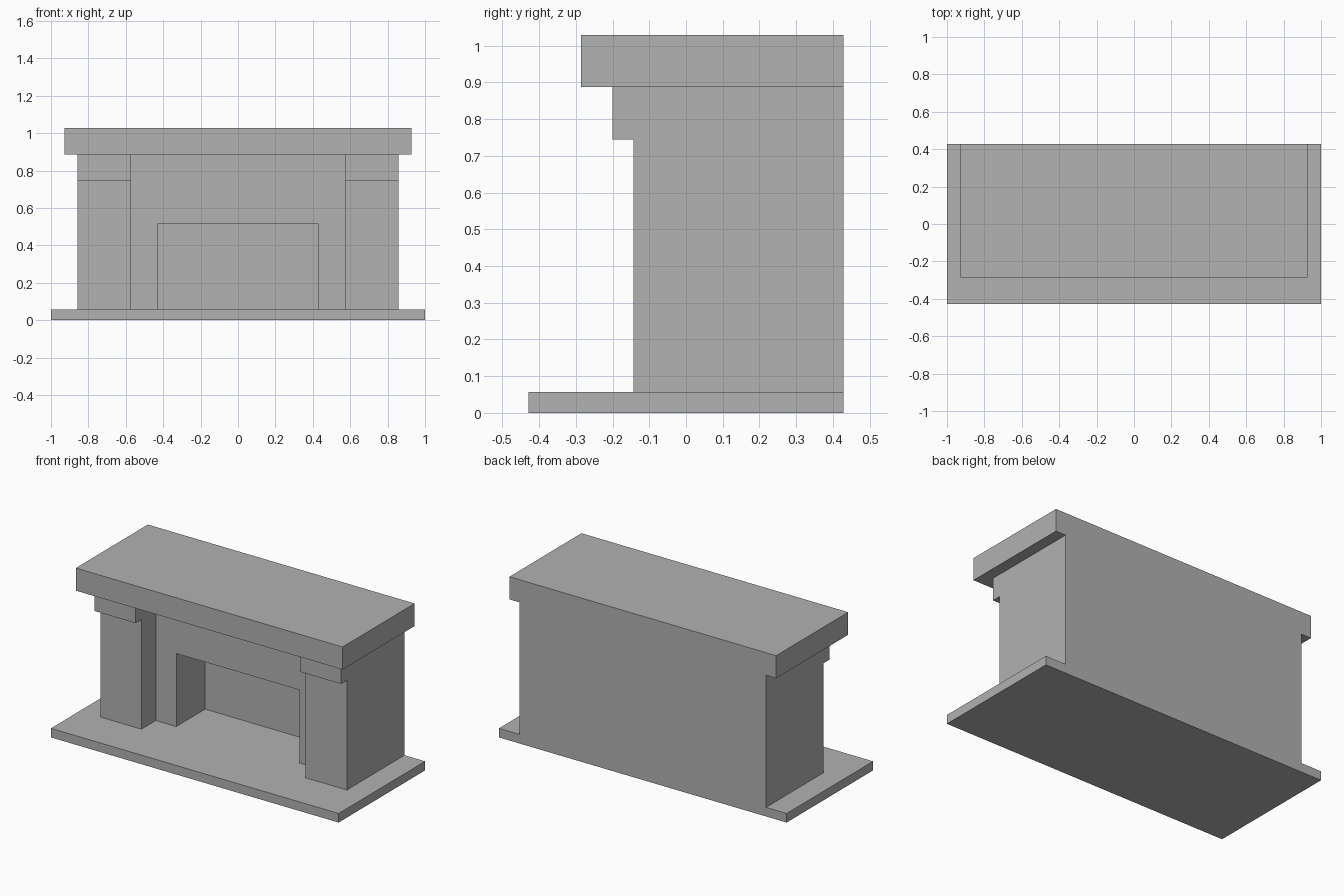
import bpy
import bmesh
from mathutils import Vector

cube = bpy.data.objects.get("Cube")
if cube:
    bpy.data.objects.remove(cube, do_unlink=True)

stone = bpy.data.materials.new("grey_stone")
stone.use_nodes = True
grey = (0.445, 0.445, 0.445, 1)
stone.diffuse_color = grey
stone.node_tree.nodes["Principled BSDF"].inputs["Base Color"].default_value = grey


def prism(name, outline, sweep):
    """Extrude a closed outline of 3D points along the sweep vector."""
    bm = bmesh.new()
    face = bm.faces.new([bm.verts.new(p) for p in outline])
    cap = bmesh.ops.extrude_face_region(bm, geom=[face], use_keep_orig=True)
    moved = [v for v in cap["geom"] if isinstance(v, bmesh.types.BMVert)]
    bmesh.ops.translate(bm, verts=moved, vec=Vector(sweep))
    bmesh.ops.recalc_face_normals(bm, faces=bm.faces)
    mesh = bpy.data.meshes.new(name)
    bm.to_mesh(mesh)
    bm.free()
    mesh.materials.append(stone)
    obj = bpy.data.objects.new(name, mesh)
    bpy.context.scene.collection.objects.link(obj)
    return obj


def block(name, half_width, front, back, bottom, top):
    w = half_width
    return prism(name, [(-w, front, bottom), (w, front, bottom),
                        (w, front, top), (-w, front, top)], (0, back - front, 0))


BACK = 0.429
FLOOR, CAPITAL, SHELF, TOP = 0.057, 0.745, 0.887, 1.029
INNER, OUTER = 0.571, 0.857

# Hearth slab and mantel shelf
block("hearth_slab", 1.0, -BACK, BACK, 0, FLOOR)
block("mantel_shelf", 0.927, -0.286, BACK, SHELF, TOP)

# Pillars with a capital stepping forward, swept across their width
pillar = [(BACK, FLOOR), (-0.143, FLOOR), (-0.143, CAPITAL),
          (-0.2, CAPITAL), (-0.2, SHELF), (BACK, SHELF)]
for side, s in (("right", -1), ("left", 1)):
    prism(side + "_pillar", [(s * INNER, y, z) for y, z in pillar],
          (s * (OUTER - INNER), 0, 0))

# Recessed breast around the firebox opening
OPEN, LINTEL, FIRE_BACK = 0.429, 0.516, 0.286
half = [(OPEN, LINTEL), (OPEN, FLOOR), (INNER, FLOOR), (INNER, SHELF)]
arch = half + [(-x, z) for x, z in reversed(half)]
prism("chimney_breast", [(x, 0, z) for x, z in arch], (0, FIRE_BACK, 0))

# Wall closing the back of the firebox
block("firebox_back", INNER, FIRE_BACK, BACK, FLOOR, SHELF)
